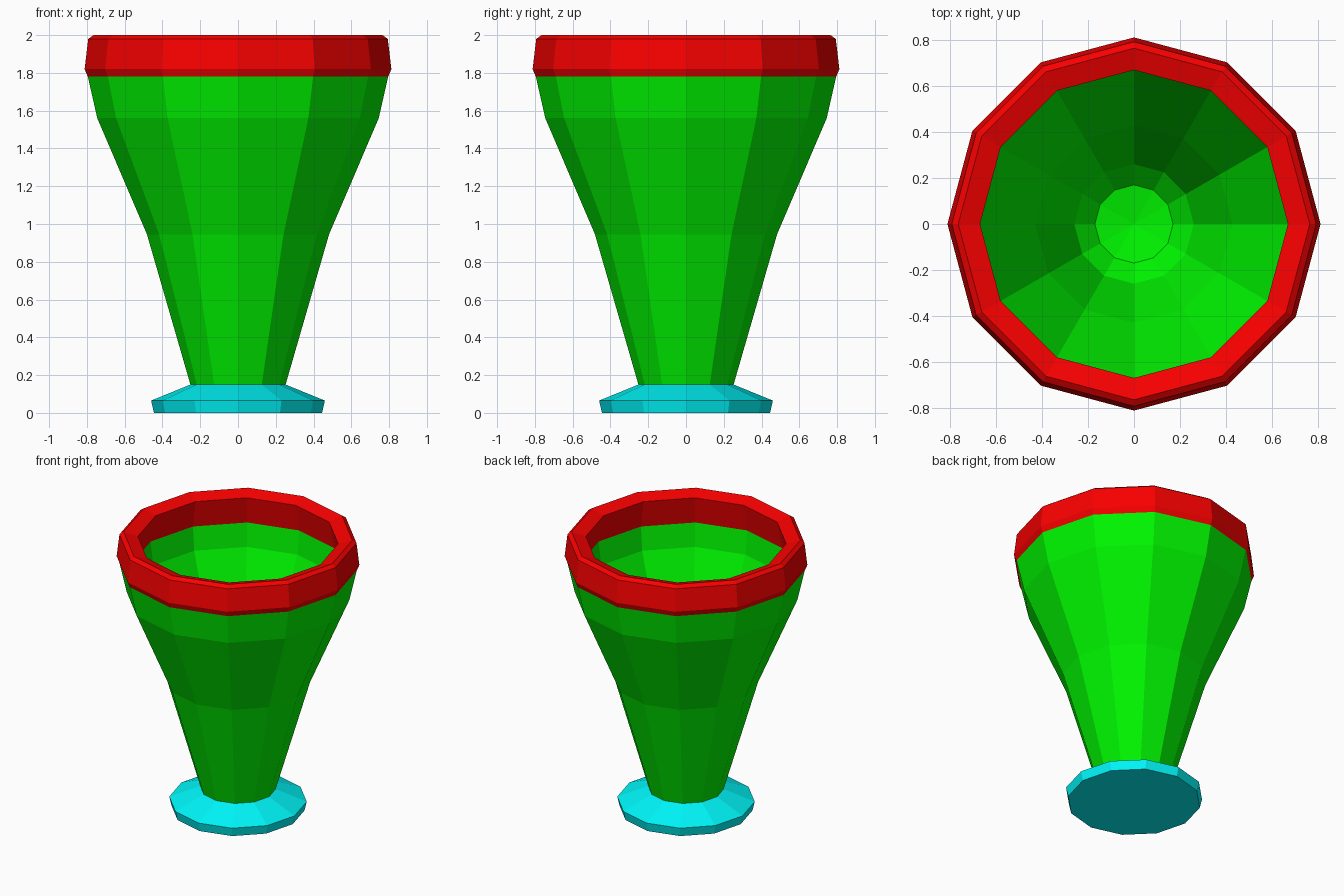
import bpy, bmesh
from math import cos, sin, tau

if "Cube" in bpy.data.objects:
    bpy.data.objects.remove(bpy.data.objects["Cube"])

SIDES = 12


def lathe(name, strips, color):
    """Revolve (radius, z) profiles about z into one flat-shaded object."""
    bm = bmesh.new()
    for profile in strips:
        rings = []
        for r, z in profile:
            n = SIDES if r > 0 else 1
            rings.append([bm.verts.new((r * cos(tau * i / SIDES), r * sin(tau * i / SIDES), z))
                          for i in range(n)])
        for a, b in zip(rings, rings[1:]):
            for i in range(SIDES):
                j = (i + 1) % SIDES
                quad = [a[i % len(a)], a[j % len(a)], b[j % len(b)], b[i % len(b)]]
                bm.faces.new(list(dict.fromkeys(quad)))
    mesh = bpy.data.meshes.new(name)
    bm.to_mesh(mesh)
    bm.free()
    mat = bpy.data.materials.new(name + "_color")
    mat.diffuse_color = color
    mat.use_nodes = True
    mat.node_tree.nodes["Principled BSDF"].inputs["Base Color"].default_value = mat.diffuse_color
    mesh.materials.append(mat)
    obj = bpy.data.objects.new(name, mesh)
    bpy.context.collection.objects.link(obj)
    return obj


# Foot: flat underside, short edge, sloped top
lathe("foot", [[(0, 0), (0.445, 0), (0.46, 0.065), (0.252, 0.15)]], (0.0, 0.93, 0.95, 1))

# Bowl: outer wall, then inner wall down to a slightly dished floor
outer = [(0.252, 0.15), (0.482, 0.945), (0.745, 1.56), (0.795, 1.78)]
inner = [(0.71, 1.77), (0.69, 1.60), (0.43, 1.02), (0.26, 0.53), (0.17, 0.43), (0, 0.40)]
lathe("bowl", [outer, inner], (0.0, 0.93, 0.0, 1))

# Rim: bevelled band around the mouth, its top sloping inwards
lathe("rim", [[(0.795, 1.78), (0.812, 1.82), (0.793, 1.98), (0.765, 2.0),
               (0.67, 1.97), (0.71, 1.77)]], (0.95, 0.0, 0.0, 1))
